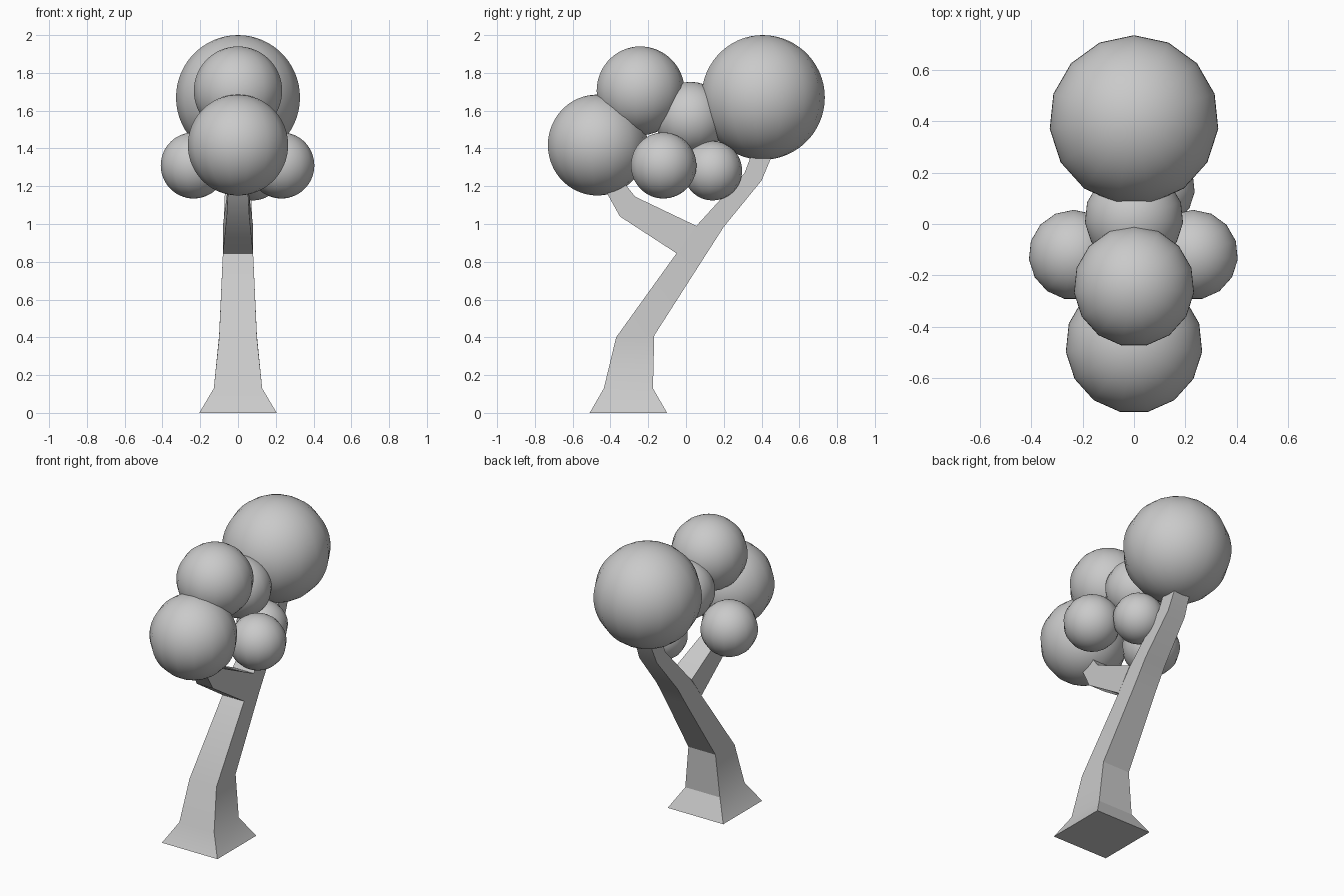
import bpy
import bmesh
from math import radians

cube = bpy.data.objects.get("Cube")
if cube:
    bpy.data.objects.remove(cube, do_unlink=True)

grey = bpy.data.materials.new("plain grey")
grey.use_nodes = True
colour = (0.59, 0.59, 0.59, 1)
grey.diffuse_color = colour
grey.node_tree.nodes["Principled BSDF"].inputs["Base Color"].default_value = colour


def finish(obj, angle):
    obj.data.materials.append(grey)
    bpy.ops.object.select_all(action='DESELECT')
    obj.select_set(True)
    bpy.context.view_layer.objects.active = obj
    bpy.ops.object.shade_smooth_by_angle(angle=radians(angle))


def limb(name, sections):
    """Loft rectangles; each is (front y, front z), (back y, back z), half width."""
    bm = bmesh.new()
    rings = []
    for front, back, w in sections:
        corners = ((-w, *front), (w, *front), (w, *back), (-w, *back))
        rings.append([bm.verts.new(c) for c in corners])
    for low, high in zip(rings, rings[1:]):
        for i in range(4):
            j = (i + 1) % 4
            bm.faces.new((low[i], low[j], high[j], high[i]))
    bm.faces.new(rings[0][::-1])
    bm.faces.new(rings[-1])
    bmesh.ops.recalc_face_normals(bm, faces=bm.faces)
    mesh = bpy.data.meshes.new(name)
    bm.to_mesh(mesh)
    bm.free()
    obj = bpy.data.objects.new(name, mesh)
    bpy.context.collection.objects.link(obj)
    finish(obj, 30)


def foliage(name, x, y, z, r):
    bpy.ops.mesh.primitive_uv_sphere_add(segments=15, ring_count=30,
                                         radius=r, location=(x, y, z))
    obj = bpy.context.object
    obj.name = name
    finish(obj, 40)


# Flared, leaning trunk that runs up into the largest ball
limb("trunk", [
    ((-.51, 0), (-.10, 0), .205),
    ((-.435, .13), (-.175, .13), .128),
    ((-.37, .40), (-.168, .41), .10),
    ((-.05, .845), (.11, .845), .08),
    ((.055, .99), (.20, .985), .077),
    ((.31, 1.27), (.40, 1.23), .065),
    ((.37, 1.43), (.48, 1.42), .055),
])

# Forward branch growing from the fork
limb("branch", [
    ((-.05, .845), (.055, .99), .08),
    ((-.35, 1.04), (-.27, 1.145), .06),
    ((-.45, 1.22), (-.36, 1.26), .05),
])

# Foliage balls
foliage("back_foliage", 0, .405, 1.67, .33)
foliage("upper_front_foliage", 0, -.243, 1.705, .235)
foliage("front_foliage", 0, -.47, 1.418, .267)
foliage("middle_foliage", 0, .025, 1.56, .192)
foliage("lower_back_foliage", .08, .14, 1.282, .157)
for side, x in (("left", .23), ("right", -.235)):
    foliage(side + "_foliage", x, -.12, 1.31, .175)
